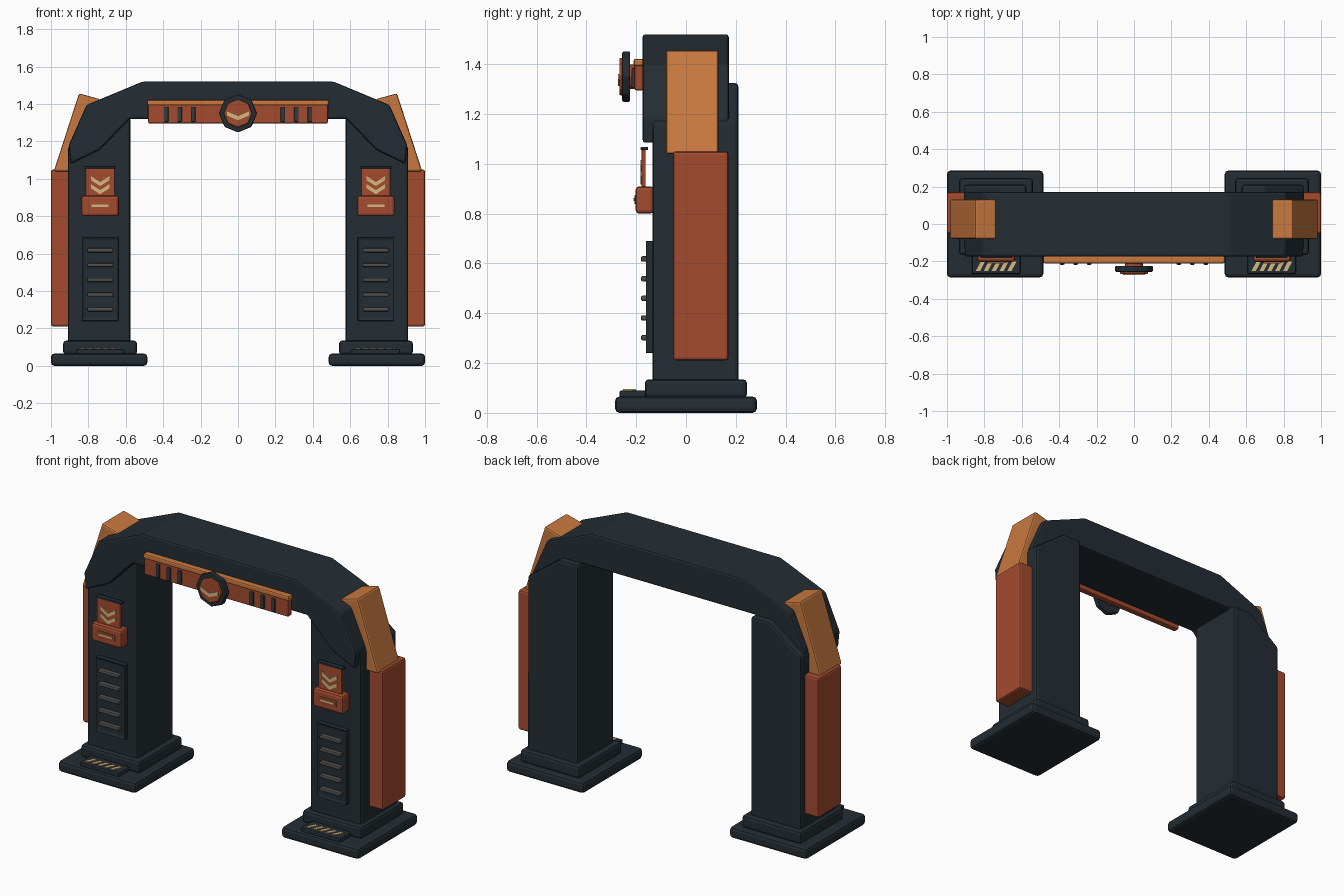
import bpy, bmesh, math
from mathutils import Matrix

cube = bpy.data.objects.get("Cube")
if cube:
    bpy.data.objects.remove(cube, do_unlink=True)


def material(name, r, g, b):
    m = bpy.data.materials.new(name)
    m.use_nodes = True
    m.diffuse_color = (r, g, b, 1)
    m.node_tree.nodes["Principled BSDF"].inputs["Base Color"].default_value = (r, g, b, 1)
    return m


NAVY = material("dark navy", 0.017, 0.026, 0.034)
RED = material("rust red", 0.37, 0.07, 0.028)
ORANGE = material("warm orange", 0.58, 0.19, 0.05)
CREAM = material("cream", 0.67, 0.48, 0.22)
STEEL = material("slot steel", 0.035, 0.043, 0.052)
GREY = material("slat grey", 0.08, 0.076, 0.07)


def finish(name, bm, mat, bevel=0.0):
    bmesh.ops.recalc_face_normals(bm, faces=bm.faces)
    mesh = bpy.data.meshes.new(name)
    bm.to_mesh(mesh)
    bm.free()
    mesh.materials.append(mat)
    ob = bpy.data.objects.new(name, mesh)
    bpy.context.collection.objects.link(ob)
    if bevel:
        mod = ob.modifiers.new("bevel", 'BEVEL')
        mod.width = bevel
        mod.segments = 2
        mod.limit_method = 'ANGLE'
        mod.angle_limit = math.radians(20)
    return ob


def prism(name, points, lo, hi, mat, bevel=0.0, axis='Y'):
    """Extrude an outline along y (outline in x, z) or along z (outline in x, y)."""
    bm = bmesh.new()
    place = (lambda a, b, t: (a, t, b)) if axis == 'Y' else (lambda a, b, t: (a, b, t))
    face = bm.faces.new([bm.verts.new(place(a, b, lo)) for a, b in points])
    new = bmesh.ops.extrude_face_region(bm, geom=[face])["geom"]
    step = (0, hi - lo, 0) if axis == 'Y' else (0, 0, hi - lo)
    bmesh.ops.translate(bm, verts=[v for v in new if isinstance(v, bmesh.types.BMVert)], vec=step)
    return finish(name, bm, mat, bevel)


def box(name, x, y, z, mat, bevel=0.0, inset=0.0):
    """Box from (min, max) ranges, with an optional recessed front face."""
    bm = bmesh.new()
    bmesh.ops.create_cube(bm, size=1)
    for v in bm.verts:
        v.co = [r[0] + (c + 0.5) * (r[1] - r[0]) for c, r in zip(v.co, (x, y, z))]
    if inset:
        bmesh.ops.recalc_face_normals(bm, faces=bm.faces)
        front = [f for f in bm.faces if f.normal.y < -0.9]
        bmesh.ops.inset_region(bm, faces=front, thickness=inset, depth=-inset / 2)
    return finish(name, bm, mat, bevel)


def disc(name, radius, z, lo, hi, mat, bevel):
    bm = bmesh.new()
    bmesh.ops.create_cone(bm, cap_ends=True, segments=8, radius1=radius, radius2=radius,
                          depth=hi - lo)
    bm.transform(Matrix.Translation((0, (lo + hi) / 2, z)) @ Matrix.Rotation(math.pi / 2, 4, 'X'))
    return finish(name, bm, mat, bevel)


def chevron(name, x, z, half, drop, thick, lo, hi):
    pts = [(x - half, z), (x, z - drop), (x + half, z),
           (x + half, z - thick), (x, z - drop - thick), (x - half, z - thick)]
    return prism(name, pts, lo, hi, CREAM)


def around(c, half):
    return (c - half, c + half)


# Overhead beam with sloping shoulders
half_beam = [(0.51, 1.52), (0.81, 1.395), (0.905, 1.18), (0.895, 1.08), (0.74, 1.155), (0.58, 1.32)]
beam = half_beam + [(-x, z) for x, z in reversed(half_beam)]
prism("beam", beam, -0.175, 0.172, NAVY, 0.012)

# Header bar, its cap and slots
box("header_bar", (-0.48, 0.48), (-0.208, -0.17), (1.295, 1.4), RED, 0.008)
box("header_cap", (-0.485, 0.485), (-0.21, -0.17), (1.392, 1.422), ORANGE, 0.008)
for s in (-1, 1):
    for x in (0.24, 0.312, 0.384):
        box("header_slot", around(s * x, 0.012), (-0.218, -0.2), (1.305, 1.385), STEEL, 0.004)

# Central badge
disc("badge_mount", 0.05, 1.35, -0.23, -0.2, RED, 0.004)
disc("badge_rim", 0.102, 1.35, -0.256, -0.224, NAVY, 0.006)
disc("badge_face", 0.076, 1.35, -0.268, -0.25, RED, 0.006)
chevron("badge_chevron", 0, 1.36, 0.058, 0.025, 0.022, -0.273, -0.266)

for s, side in ((1, "left"), (-1, "right")):
    def rng(a, b):
        return tuple(sorted((s * a, s * b)))

    def mirrored(pts):
        return [(s * x, z) for x, z in pts]

    # Foot and leg
    box(side + "_foot", rng(0.485, 1.0), (-0.285, 0.285), (0, 0.066), NAVY, 0.018)
    box(side + "_foot_step", rng(0.54, 0.935), (-0.165, 0.245), (0.06, 0.135), NAVY, 0.016)
    leg = [(0.575, 0.12), (0.91, 0.12), (0.91, 1.17), (0.70, 1.325), (0.575, 1.325)]
    prism(side + "_leg", mirrored(leg), -0.135, 0.21, NAVY, 0.014)

    # Outer armour
    box(side + "_side_panel", rng(0.88, 1.0), (-0.052, 0.17), (0.21, 1.05), RED, 0.012)
    fin = [(0.985, 1.04), (0.85, 1.457), (0.735, 1.425), (0.865, 1.04)]
    prism(side + "_shoulder_fin", mirrored(fin), -0.08, 0.13, ORANGE, 0.01)

    # Sign card and its holder
    mid = s * 0.737
    box(side + "_card", around(mid, 0.078), (-0.178, -0.162), (0.9, 1.06), RED, 0.004)
    box(side + "_card_clip", around(mid, 0.084), (-0.182, -0.152), (1.056, 1.068), NAVY, 0.003)
    for z in (1.015, 0.972):
        chevron(side + "_card_chevron", mid, z, 0.05, 0.032, 0.022, -0.183, -0.177)
    box(side + "_card_holder", around(mid, 0.1), (-0.202, -0.13), (0.8, 0.91), RED, 0.014)
    box(side + "_holder_rim", around(mid, 0.06), (-0.206, -0.2), (0.838, 0.874), RED, 0.002)
    box(side + "_holder_mark", around(mid, 0.045), (-0.21, -0.203), (0.85, 0.862), CREAM)

    # Vent with slats
    box(side + "_vent", around(mid, 0.098), (-0.164, -0.13), (0.24, 0.69), NAVY, 0.006, 0.018)
    for i in range(5):
        box(side + "_vent_slat", around(mid, 0.07), (-0.181, -0.15),
            around(0.302 + 0.079 * i, 0.011), GREY, 0.007)

    # Foot plate with slanted hazard stripes
    box(side + "_foot_plate", around(mid, 0.13), (-0.268, -0.16), (0.06, 0.09), NAVY, 0.008)
    for i in range(5):
        x = mid + 0.042 * (i - 2)
        stripe = [(x - 0.025, -0.252), (x - 0.002, -0.252), (x + 0.025, -0.2), (x + 0.002, -0.2)]
        prism(side + "_foot_stripe", stripe, 0.088, 0.095, CREAM, axis='Z')
